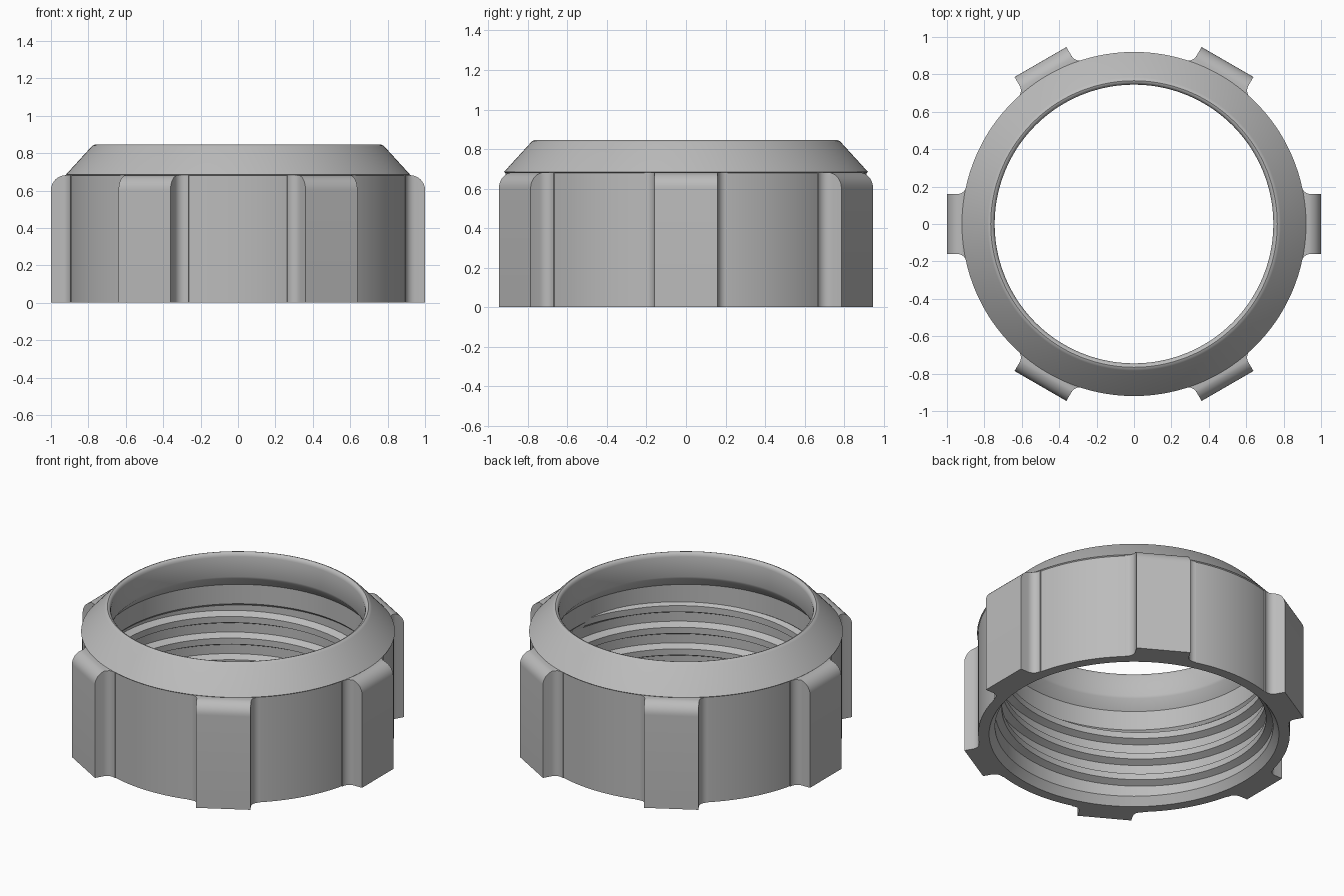
import bpy, bmesh, math
from mathutils import Matrix

cube = bpy.data.objects.get("Cube")
if cube:
    bpy.data.objects.remove(cube, do_unlink=True)

grey = bpy.data.materials.new("mid_grey")
grey.use_nodes = True
grey.diffuse_color = (0.5, 0.5, 0.5, 1)
grey.node_tree.nodes["Principled BSDF"].inputs["Base Color"].default_value = (0.5, 0.5, 0.5, 1)


def finish(bm, name, angle=30):
    bmesh.ops.recalc_face_normals(bm, faces=bm.faces)
    mesh = bpy.data.meshes.new(name)
    bm.to_mesh(mesh)
    bm.free()
    mesh.materials.append(grey)
    obj = bpy.data.objects.new(name, mesh)
    bpy.context.collection.objects.link(obj)
    bpy.ops.object.select_all(action='DESELECT')
    obj.select_set(True)
    bpy.context.view_layer.objects.active = obj
    bpy.ops.object.shade_smooth_by_angle(angle=math.radians(angle))
    return obj


def loft(bm, sections, close=False):
    """Skin a list of closed sections with quads, capping open ends."""
    rows = [[bm.verts.new(p) for p in s] for s in sections]
    n = len(rows[0])
    for i in range(len(rows) if close else len(rows) - 1):
        a, b = rows[i], rows[(i + 1) % len(rows)]
        for j in range(n):
            k = (j + 1) % n
            bm.faces.new((a[j], a[k], b[k], b[j]))
    if not close:
        bm.faces.new(rows[0])
        bm.faces.new(rows[-1])


# Collar: revolved wall with sloped shoulder, rounded lip and undercut bore
def turned(r, z, a):
    return (r * math.cos(a), r * math.sin(a), z)


ROOT = 0.815
profile = [(0.85, 0), (0.914, 0), (0.914, 0.68), (0.92, 0.685), (0.784, 0.834),
           (0.776, 0.841), (0.766, 0.845), (0.757, 0.842), (0.749, 0.834), (0.745, 0.82),
           (0.745, 0.69), (0.75, 0.675), (0.80, 0.615), (0.80, 0.49), (ROOT, 0.475),
           (ROOT, 0.05)]
SEG = 144
bm = bmesh.new()
loft(bm, [[turned(r, z, math.tau * i / SEG) for r, z in profile] for i in range(SEG)], True)
finish(bm, "threaded_collar")

# Internal thread: trapezoid ridge swept along a helix, tapering at both ends
PITCH, TURNS, STEPS = 0.14, 3, 96
START = 0.07
bm = bmesh.new()
sections = []
total = int(TURNS * STEPS)
for i in range(total + 1):
    a = math.tau * i / STEPS
    z = START + PITCH * i / STEPS
    fade = min(1, i / 8, (total - i) / 8)
    crest = ROOT - 0.002 - 0.038 * fade
    sections.append([turned(ROOT + 0.008, z - 0.045, a), turned(crest, z - 0.02, a),
                     turned(crest, z + 0.02, a), turned(ROOT + 0.008, z + 0.045, a)])
loft(bm, sections)
finish(bm, "internal_thread")

# Grip lugs: flat faces, flared roots and rounded upper edge
HALF, TOP, ROUND, FLARE = 0.16, 0.682, 0.08, 0.05
flare = []
for k in range(7):
    t = math.pi / 2 * k / 6
    flare.append((0.945 - FLARE * math.sin(t), HALF + FLARE - FLARE * math.cos(t)))


def lug_section(z, reach):
    side = [(reach, HALF)] + [(min(x, reach), y) for x, y in flare] + [(0.86, HALF + FLARE)]
    outline = side + [(x, -y) for x, y in reversed(side)]
    return [(x, y, z) for x, y in outline]


levels = [(0, 1.0)]
for k in range(9):
    t = math.pi / 2 * k / 8
    levels.append((TOP - ROUND + ROUND * math.sin(t), 1 - ROUND + ROUND * math.cos(t)))
for n in range(6):
    bm = bmesh.new()
    loft(bm, [lug_section(z, reach) for z, reach in levels])
    bmesh.ops.transform(bm, matrix=Matrix.Rotation(math.tau * n / 6, 4, 'Z'), verts=bm.verts)
    finish(bm, f"grip_lug_{n + 1}")
